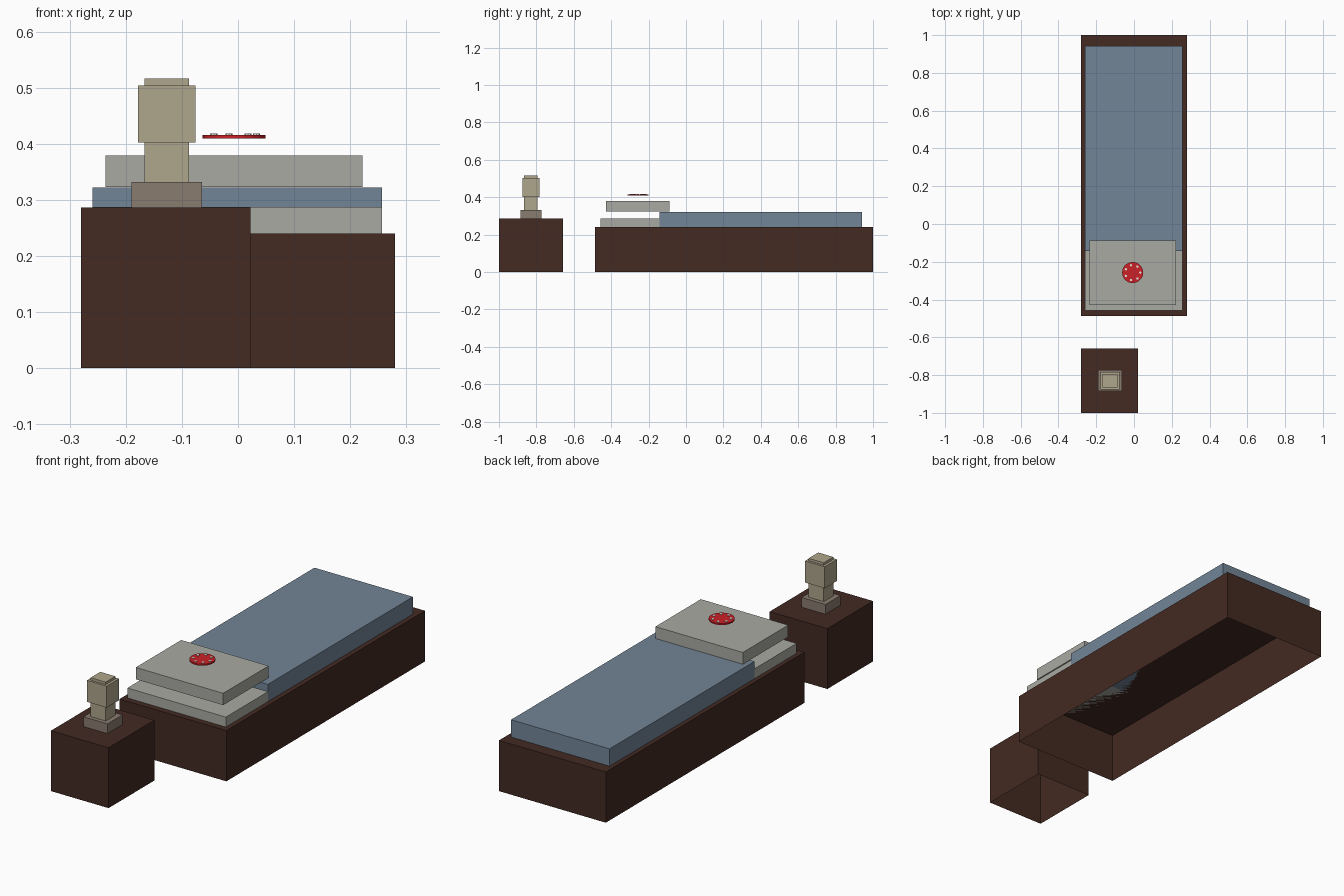
import bpy, bmesh, math

if "Cube" in bpy.data.objects:
    bpy.data.objects.remove(bpy.data.objects["Cube"])


def material(name, rgb):
    m = bpy.data.materials.new(name)
    m.diffuse_color = (*rgb, 1)
    m.use_nodes = True
    m.node_tree.nodes["Principled BSDF"].inputs["Base Color"].default_value = m.diffuse_color
    return m


WOOD = material("dark_wood", (0.056, 0.023, 0.016))
BLUE = material("blue_blanket", (0.17, 0.235, 0.31))
LINEN = material("linen", (0.40, 0.40, 0.37))
BEIGE = material("lamp_beige", (0.43, 0.38, 0.26))
TAUPE = material("lamp_base_taupe", (0.25, 0.20, 0.16))
RED = material("red", (0.60, 0.015, 0.02))
WHITE = material("white", (0.8, 0.8, 0.75))


def finish(name, bm, mat):
    me = bpy.data.meshes.new(name)
    bm.to_mesh(me)
    bm.free()
    me.materials.append(mat)
    ob = bpy.data.objects.new(name, me)
    bpy.context.collection.objects.link(ob)
    return ob


def box(name, xr, yr, zr, mat, open_bottom=False):
    bm = bmesh.new()
    bmesh.ops.create_cube(bm, size=1)
    for v in bm.verts:
        v.co = [(a + b) / 2 + c * (b - a) for c, (a, b) in zip(v.co, (xr, yr, zr))]
    if open_bottom:
        bm.normal_update()
        down = [f for f in bm.faces if f.normal.z < -0.5]
        bmesh.ops.delete(bm, geom=down, context='FACES_ONLY')
    return finish(name, bm, mat)


def disc(name, x, y, zr, r, sides, mat):
    bm = bmesh.new()
    bmesh.ops.create_cone(bm, cap_ends=True, segments=sides, radius1=r, radius2=r,
                          depth=zr[1] - zr[0])
    bmesh.ops.translate(bm, verts=bm.verts, vec=(x, y, sum(zr) / 2))
    return finish(name, bm, mat)


# Bed: hollow frame, sheet, blanket and pillow
box("bed_frame", (-0.28, 0.28), (-0.487, 1.0), (0, 0.24), WOOD, True)
box("mattress_sheet", (-0.259, 0.257), (-0.458, -0.143), (0.24, 0.287), LINEN)
box("blanket", (-0.259, 0.257), (-0.143, 0.942), (0.24, 0.322), BLUE)
box("pillow", (-0.236, 0.222), (-0.428, -0.088), (0.323, 0.379), LINEN)

# Red disc with a ring of seven spots, hovering above the pillow
CX, CY = -0.007, -0.257
disc("red_disc", CX, CY, (0.409, 0.416), 0.056, 20, RED)
for i in range(7):
    a = 2 * math.pi * i / 7
    disc(f"disc_spot_{i + 1}", CX + 0.04 * math.cos(a), CY + 0.04 * math.sin(a),
         (0.414, 0.4185), 0.0065, 8, WHITE)

# Bedside table
box("bedside_table", (-0.28, 0.022), (-1.0, -0.658), (0, 0.286), WOOD, True)

# Lamp: stacked square sections about one centre
LX, LY = -0.127, -0.829
for name, hx, hy, zr, mat in (
        ("lamp_base", 0.0625, 0.056, (0.286, 0.332), TAUPE),
        ("lamp_stem", 0.0395, 0.036, (0.332, 0.402), BEIGE),
        ("lamp_shade", 0.0515, 0.046, (0.402, 0.504), BEIGE),
        ("lamp_cap", 0.0395, 0.036, (0.504, 0.516), BEIGE)):
    box(name, (LX - hx, LX + hx), (LY - hy, LY + hy), zr, mat)
